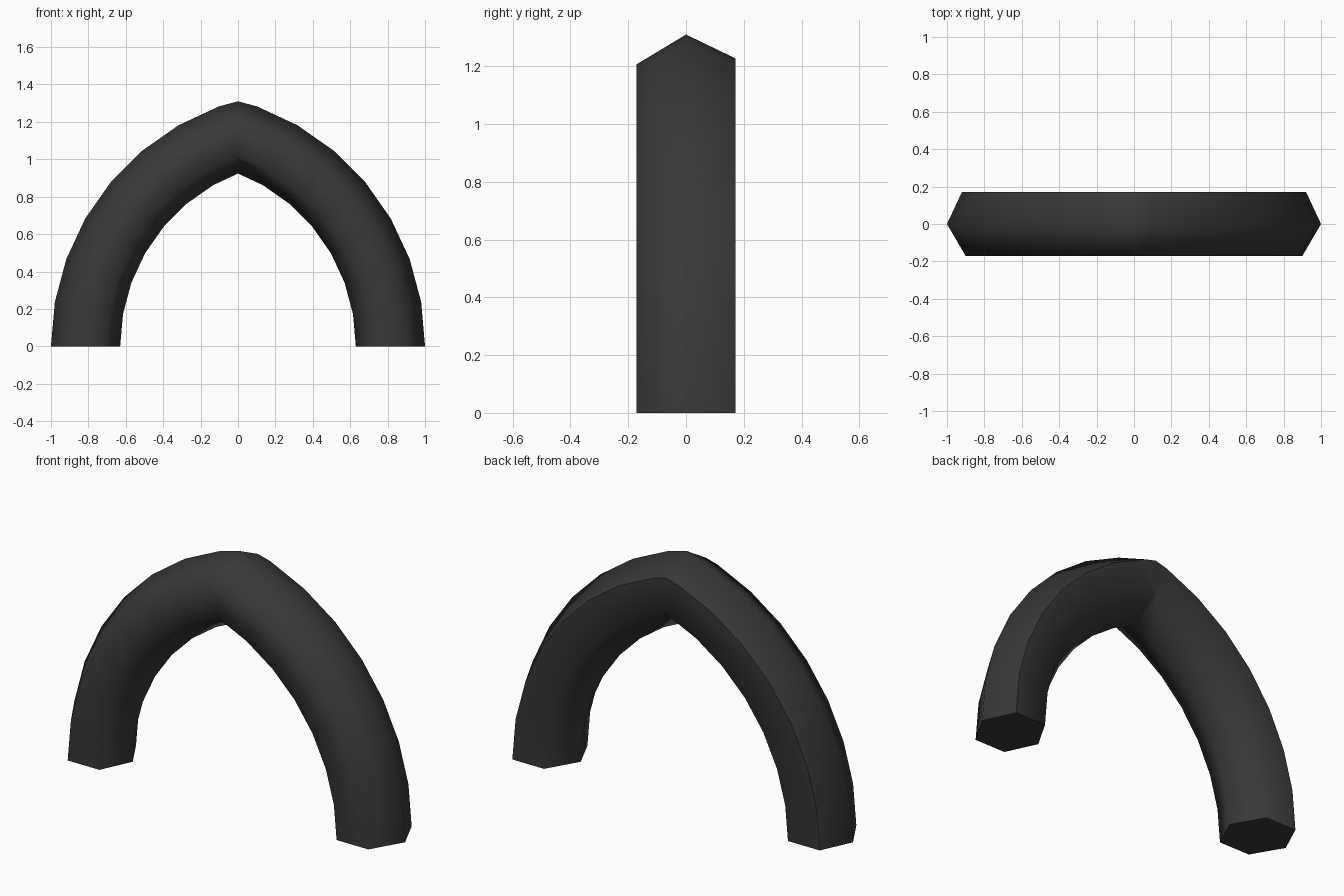
import bpy, bmesh
from math import radians, cos, sin

if "Cube" in bpy.data.objects:
    bpy.data.objects.remove(bpy.data.objects["Cube"])

# Slightly skewed hexagon cross-section: (radial offset, y)
SECTION = [(0.185, 0), (0.105, 0.171), (-0.085, 0.171),
           (-0.185, 0), (-0.105, -0.171), (0.085, -0.171)]
MAJOR, CENTRE_X = 1.18, -0.365   # arc radius and centre of the right half
SHARP = 1                        # outer back edge stays hard

# Right half: sweep the hexagon around the arc in 10 degree steps
bm = bmesh.new()
rings = []
for step in range(10):
    a = radians(step * 10)
    rings.append([bm.verts.new((CENTRE_X + (MAJOR + r) * cos(a), y, (MAJOR + r) * sin(a)))
                  for r, y in SECTION])
for lo, hi in zip(rings, rings[1:]):
    for k in range(6):
        n = (k + 1) % 6
        bm.faces.new((lo[k], lo[n], hi[n], hi[k])).smooth = True
    bm.edges.get((lo[SHARP], hi[SHARP])).smooth = False

# Flat foot
foot = bm.faces.new(rings[0])
for e in foot.edges:
    e.smooth = False
bmesh.ops.recalc_face_normals(bm, faces=bm.faces)

# Cut at the centre plane to make the pointed apex
bmesh.ops.bisect_plane(bm, geom=bm.verts[:] + bm.edges[:] + bm.faces[:],
                       plane_co=(0, 0, 0), plane_no=(-1, 0, 0), clear_outer=True)
bmesh.ops.recalc_face_normals(bm, faces=bm.faces)

mesh = bpy.data.meshes.new("pointed_arch")
bm.to_mesh(mesh)
bm.free()
arch = bpy.data.objects.new("pointed_arch", mesh)
bpy.context.collection.objects.link(arch)

# Left half
mirror = arch.modifiers.new("Mirror", 'MIRROR')
mirror.use_axis = (True, False, False)
mirror.use_clip = True
mirror.merge_threshold = 0.001

# Dark grey finish
mat = bpy.data.materials.new("dark_grey")
mat.diffuse_color = (0.04, 0.04, 0.04, 1)
mat.use_nodes = True
mat.node_tree.nodes["Principled BSDF"].inputs["Base Color"].default_value = mat.diffuse_color
mesh.materials.append(mat)
